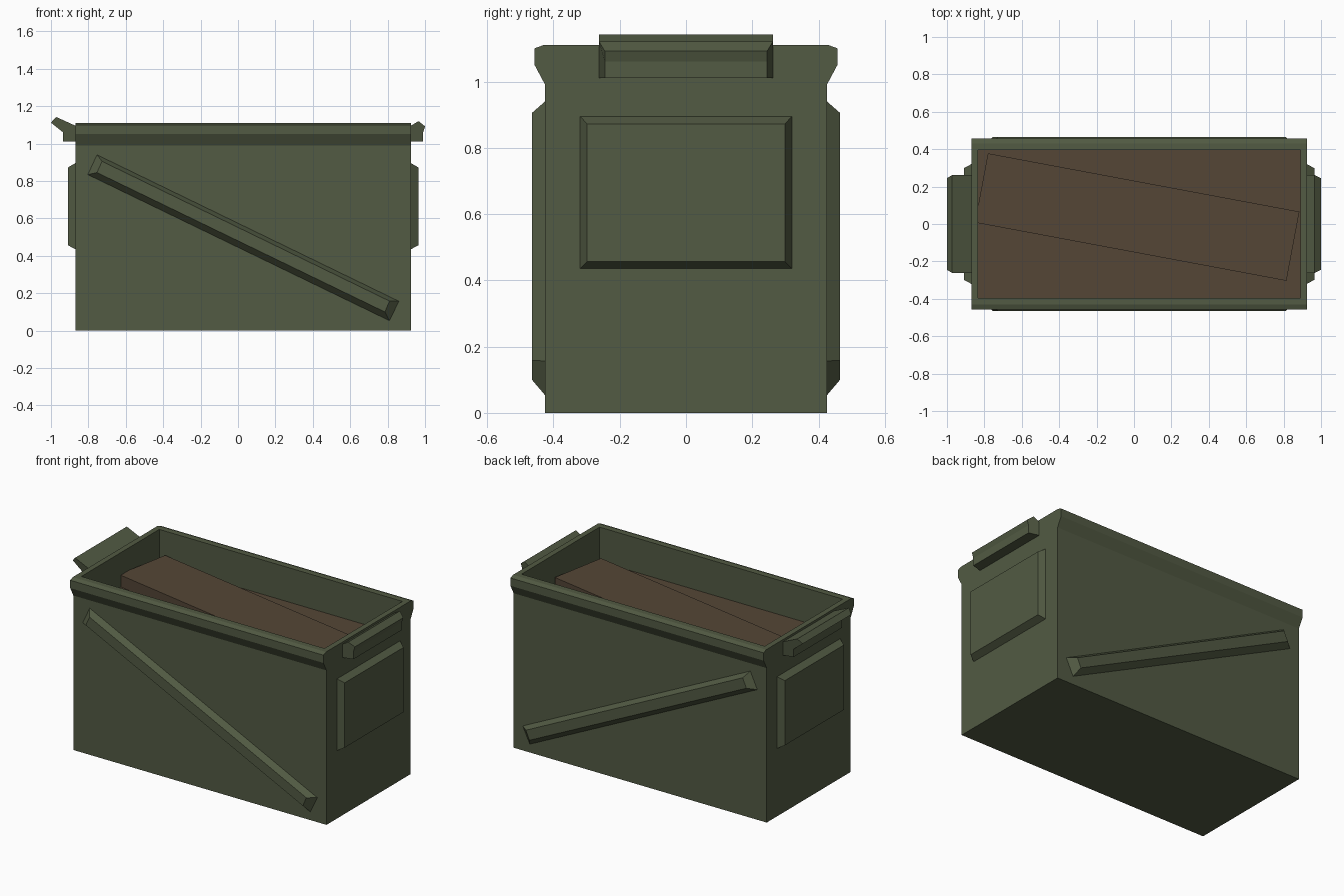
import bpy, bmesh, math
from mathutils import Matrix, Vector

if "Cube" in bpy.data.objects:
    bpy.data.objects.remove(bpy.data.objects["Cube"])


def material(name, rgb):
    m = bpy.data.materials.new(name)
    m.diffuse_color = (*rgb, 1)
    m.use_nodes = True
    m.node_tree.nodes["Principled BSDF"].inputs["Base Color"].default_value = m.diffuse_color
    return m


green = material("olive_green", (0.084, 0.103, 0.056))
brown = material("dull_brown", (0.089, 0.061, 0.037))


def finish(name, bm, mats):
    bmesh.ops.recalc_face_normals(bm, faces=bm.faces)
    me = bpy.data.meshes.new(name)
    bm.to_mesh(me)
    bm.free()
    for m in mats:
        me.materials.append(m)
    ob = bpy.data.objects.new(name, me)
    bpy.context.collection.objects.link(ob)
    return ob


def loft(name, loop_a, loop_b, mat=green):
    """Solid between two loops with the same number of points."""
    bm = bmesh.new()
    a = [bm.verts.new(p) for p in loop_a]
    b = [bm.verts.new(p) for p in loop_b]
    n = len(a)
    bm.faces.new(a)
    bm.faces.new(b)
    for i in range(n):
        j = (i + 1) % n
        bm.faces.new((a[i], a[j], b[j], b[i]))
    return finish(name, bm, [mat])


X0, X1, Y = -0.87, 0.925, 0.425

# Box body: flared-rim profile swept along x, then hollowed to the brown fill
half = [(Y, 0), (Y, 0.99), (0.457, 1.05), (0.457, 1.10), (0.43, 1.11)]
profile = half + [(-y, z) for y, z in reversed(half)]
body = loft("box_body", [(X0, y, z) for y, z in profile],
            [(X1, y, z) for y, z in profile])
bm = bmesh.new()
bm.from_mesh(body.data)
bm.faces.ensure_lookup_table()
top = max(bm.faces, key=lambda f: f.calc_center_median().z)
bmesh.ops.inset_region(bm, faces=[top], thickness=0.05)
res = bmesh.ops.extrude_face_region(bm, geom=[top])
new_verts = [g for g in res["geom"] if isinstance(g, bmesh.types.BMVert)]
bmesh.ops.translate(bm, verts=new_verts, vec=(0, 0, -0.22))
if top.is_valid:
    bmesh.ops.delete(bm, geom=[top], context="FACES_ONLY")
bmesh.ops.recalc_face_normals(bm, faces=bm.faces)
for f in bm.faces:
    if abs(f.calc_center_median().z - 0.89) < 0.01 and abs(f.normal.z) > 0.9:
        f.material_index = 1
bm.to_mesh(body.data)
bm.free()
body.data.materials.append(brown)

# Slanted slab lying in the fill
bm = bmesh.new()
bmesh.ops.create_cube(bm, size=1, matrix=Matrix.Translation((0.017, 0.037, 0.922))
                      @ Matrix.Rotation(math.radians(-10.6), 4, "Z")
                      @ Matrix.Diagonal((1.694, 0.376, 0.086, 1)))
finish("slab", bm, [brown])

# Diagonal ribs on the front and back
outer = [(-0.803, 0.834), (-0.754, 0.94), (0.86, 0.157), (0.81, 0.053)]
inner = [(-0.754, 0.845), (-0.727, 0.905), (0.81, 0.158), (0.785, 0.10)]
for s, side in ((-1, "front"), (1, "back")):
    loft(side + "_rib", [(x, s * Y, z) for x, z in outer],
         [(x, s * 0.465, z) for x, z in inner])


# Raised bevelled panels on both ends
def rect(x, y, z0, z1):
    return [(x, -y, z0), (x, y, z0), (x, y, z1), (x, -y, z1)]


for x, d, side in ((X0, -0.04, "left"), (X1, 0.04, "right")):
    loft(side + "_panel", rect(x, 0.32, 0.435, 0.895), rect(x + d, 0.298, 0.457, 0.872))

# End handles: lipped profiles (x, z), narrowed towards the outside
handles = {
    "left": [(X0, 1.01), (X0, 1.096), (-0.972, 1.142), (-1.0, 1.112),
             (-0.935, 1.06), (-0.935, 1.01)],
    "right": [(X1, 1.01), (X1, 1.096), (0.965, 1.12), (1.0, 1.092),
              (0.99, 1.06), (0.99, 1.01)],
}
for side, pts in handles.items():
    w = [0.262] * 3 + [0.245] * 3
    loft(side + "_handle", [(x, -y, z) for (x, z), y in zip(pts, w)],
         [(x, y, z) for (x, z), y in zip(pts, w)])
